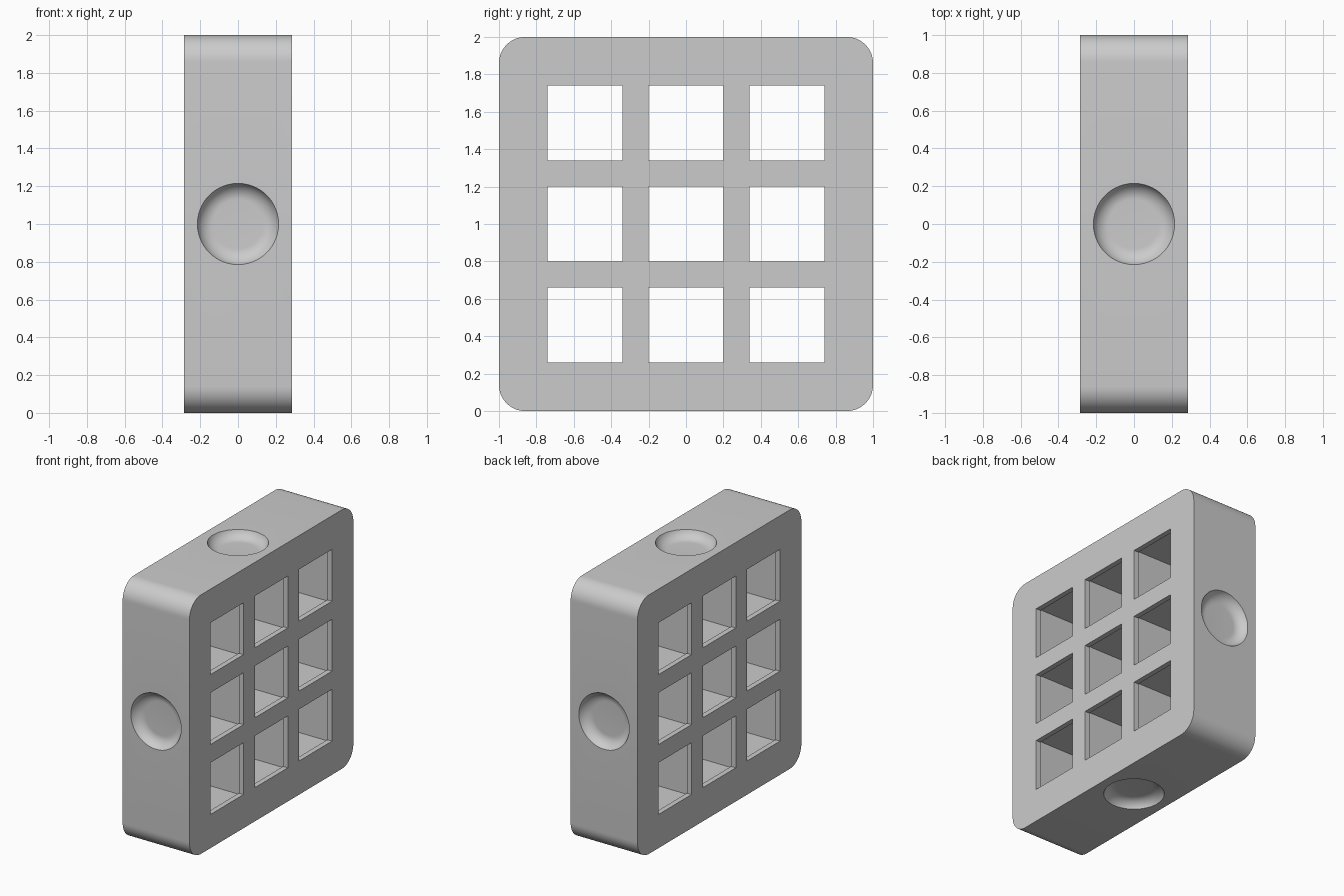
import bpy
import bmesh
from math import cos, sin, pi, sqrt, radians
from mathutils import Matrix, Vector

old = bpy.data.objects.get("Cube")
if old:
    bpy.data.objects.remove(old)

THICK, CORNER = 0.57, 0.14
PITCH, HOLE, UNDERCUT, LIP = 0.54, 0.2, 0.02, 0.04
DISH_R, DISH_FLOOR, DISH_DEPTH = 0.215, 0.13, 0.06

grey = bpy.data.materials.new("light_grey")
grey.use_nodes = True
colour = (0.6, 0.6, 0.6, 1)
grey.diffuse_color = colour
grey.node_tree.nodes["Principled BSDF"].inputs["Base Color"].default_value = colour


def loft(bm, sections, sides, matrix):
    """Closed solid from (height, radius) rings along local z."""
    rings = []
    for h, r in sections:
        ring = []
        for i in range(sides):
            a = 2 * pi * (i + 0.5) / sides
            ring.append(bm.verts.new(matrix @ Vector((r * cos(a), r * sin(a), h))))
        rings.append(ring)
    bm.faces.new(rings[0][::-1])
    bm.faces.new(rings[-1])
    for low, high in zip(rings, rings[1:]):
        for i in range(sides):
            j = (i + 1) % sides
            bm.faces.new((low[i], low[j], high[j], high[i]))


def make_object(name, bm):
    bmesh.ops.recalc_face_normals(bm, faces=bm.faces)
    mesh = bpy.data.meshes.new(name)
    bm.to_mesh(mesh)
    bm.free()
    mesh.materials.append(grey)
    obj = bpy.data.objects.new(name, mesh)
    bpy.context.collection.objects.link(obj)
    return obj


# Slab with rounded corners
bm = bmesh.new()
bmesh.ops.create_cube(bm, size=1, matrix=Matrix.Translation((0, 0, 1)) @ Matrix.Diagonal((THICK, 2, 2, 1)))
edges = [e for e in bm.edges if abs(e.verts[0].co.x - e.verts[1].co.x) > 0.1]
bmesh.ops.bevel(bm, geom=edges, offset=CORNER, segments=12, profile=0.5, affect='EDGES')
frame = make_object("grid_frame", bm)

# Cutter: nine square windows, slightly wider behind a thin lip on both faces
bm = bmesh.new()
lip_x = THICK / 2 - LIP
narrow, wide = HOLE * sqrt(2), (HOLE + UNDERCUT) * sqrt(2)
window = [(-0.4, narrow), (-lip_x, narrow), (-lip_x, wide),
          (lip_x, wide), (lip_x, narrow), (0.4, narrow)]
along_x = Matrix.Rotation(pi / 2, 4, 'Y')
for row in (-1, 0, 1):
    for col in (-1, 0, 1):
        loft(bm, window, 4, Matrix.Translation((0, col * PITCH, 1 + row * PITCH)) @ along_x)

# Cutter: a shallow round dish in the middle of each of the four rim sides
dish = []
for i in range(11):
    a = radians(70) * i / 10
    r = DISH_FLOOR + (DISH_R - DISH_FLOOR) * sin(a) / sin(radians(70))
    dish.append((1 - DISH_DEPTH + DISH_DEPTH * (1 - cos(a)) / (1 - cos(radians(70))), r))
dish.append((1.1, DISH_R))
for k in range(4):
    loft(bm, dish, 72, Matrix.Translation((0, 0, 1)) @ Matrix.Rotation(k * pi / 2, 4, 'X'))
cutter = make_object("window_and_dish_cutter", bm)
cutter.hide_render = True

# Cut, then discard the cutter
cut = frame.modifiers.new("cut", 'BOOLEAN')
cut.operation = 'DIFFERENCE'
cut.solver = 'EXACT'
cut.object = cutter
bpy.ops.object.select_all(action='DESELECT')
frame.select_set(True)
bpy.context.view_layer.objects.active = frame
bpy.ops.object.modifier_apply(modifier=cut.name)
bpy.data.objects.remove(cutter)
bpy.ops.object.shade_smooth_by_angle(angle=radians(30))
